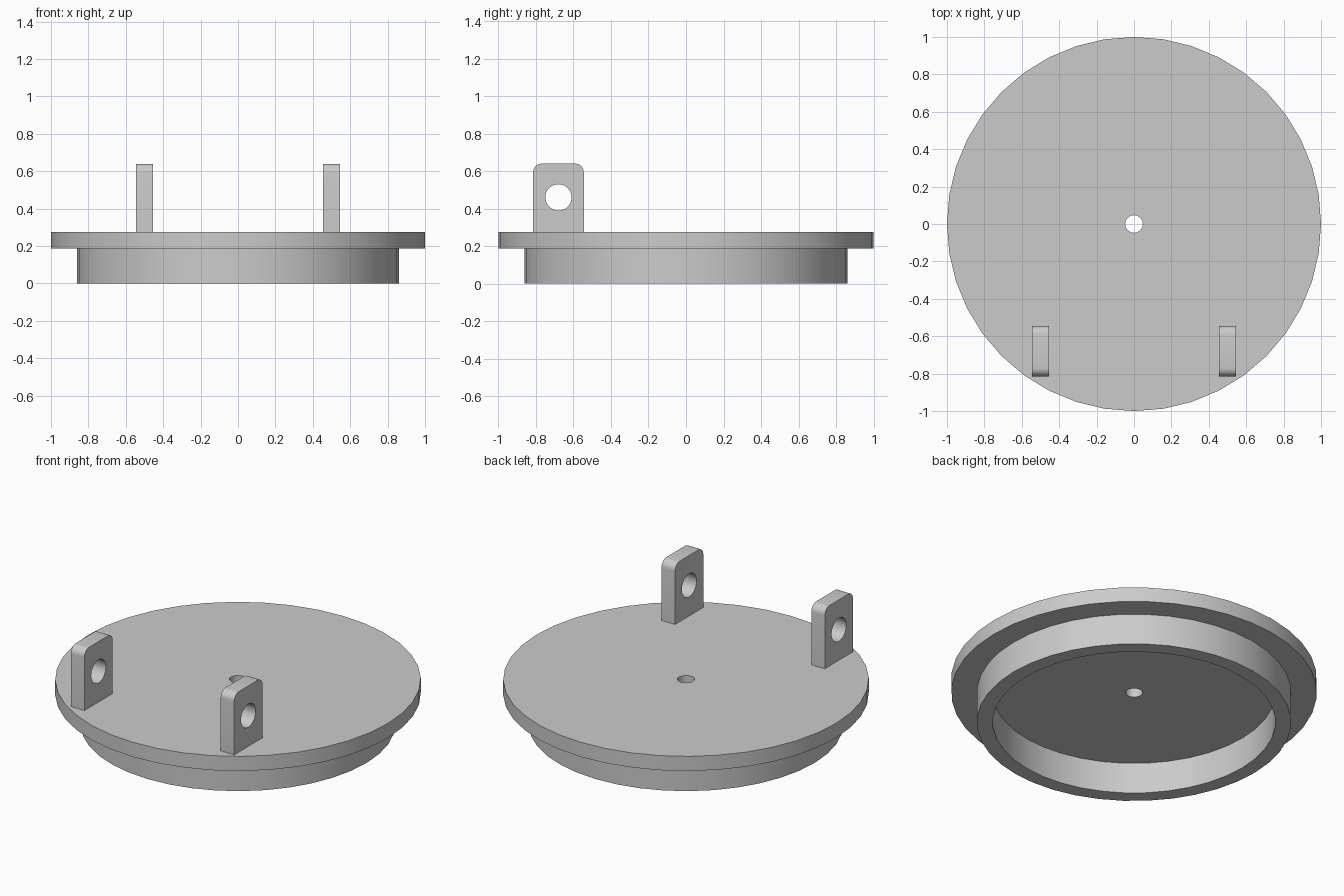
import bpy, bmesh
from math import radians, tau
from mathutils import Matrix, Vector

default = bpy.data.objects.get("Cube")
if default:
    bpy.data.objects.remove(default, do_unlink=True)

GREY = (0.6, 0.6, 0.6, 1)
grey = bpy.data.materials.new("plain grey")
grey.use_nodes = True
grey.diffuse_color = GREY
grey.node_tree.nodes["Principled BSDF"].inputs["Base Color"].default_value = GREY


def make_object(name, bm):
    bmesh.ops.recalc_face_normals(bm, faces=bm.faces)
    mesh = bpy.data.meshes.new(name)
    bm.to_mesh(mesh)
    bm.free()
    mesh.materials.append(grey)
    obj = bpy.data.objects.new(name, mesh)
    bpy.context.collection.objects.link(obj)
    return obj


def smooth(obj):
    bpy.ops.object.select_all(action='DESELECT')
    obj.select_set(True)
    bpy.context.view_layer.objects.active = obj
    bpy.ops.object.shade_smooth_by_angle(angle=radians(30))


# Lid: a closed section turned around the z axis, with flange, skirt and centre hole
TOP, UNDER = 0.275, 0.187
section = [(0.047, TOP), (1, TOP), (1, UNDER), (0.86, UNDER),
           (0.86, 0), (0.773, 0), (0.773, UNDER), (0.047, UNDER)]
bm = bmesh.new()
verts = [bm.verts.new((r, 0, z)) for r, z in section]
edges = [bm.edges.new((a, b)) for a, b in zip(verts, verts[1:] + verts[:1])]
bmesh.ops.spin(bm, geom=verts + edges, cent=(0, 0, 0), axis=(0, 0, 1),
               angle=tau, steps=40, use_merge=True)
bmesh.ops.remove_doubles(bm, verts=bm.verts, dist=1e-4)
smooth(make_object("lid", bm))


# Hinge lugs: upright plates with rounded top corners and a cross hole
def make_lug(name, x):
    size = Vector((0.09, 0.27, 0.64 - TOP + 0.002))
    centre = Vector((x, -0.68, 0.64 - size.z / 2))
    bm = bmesh.new()
    bmesh.ops.create_cube(bm, size=1, matrix=Matrix.Translation(centre) @ Matrix.Diagonal(size.to_4d()))
    corners = [e for e in bm.edges
               if all(v.co.z > 0.6 for v in e.verts)
               and abs(e.verts[0].co.x - e.verts[1].co.x) > 0.01]
    bmesh.ops.bevel(bm, geom=corners, offset=0.045, segments=6, profile=0.5, affect='EDGES')
    lug = make_object(name, bm)

    bm = bmesh.new()
    turn = Matrix.Translation((x, -0.68, 0.46)) @ Matrix.Rotation(radians(90), 4, 'Y')
    bmesh.ops.create_cone(bm, cap_ends=True, segments=32, radius1=0.07, radius2=0.07,
                          depth=0.3, matrix=turn)
    cutter = make_object("lug_hole_cutter", bm)
    cutter.hide_render = True

    smooth(lug)
    cut = lug.modifiers.new("hole", 'BOOLEAN')
    cut.operation = 'DIFFERENCE'
    cut.object = cutter
    bpy.ops.object.modifier_apply(modifier=cut.name)
    bpy.data.objects.remove(cutter, do_unlink=True)
    smooth(lug)


for side, x in (("left", 0.5), ("right", -0.5)):
    make_lug("hinge_lug_" + side, x)
